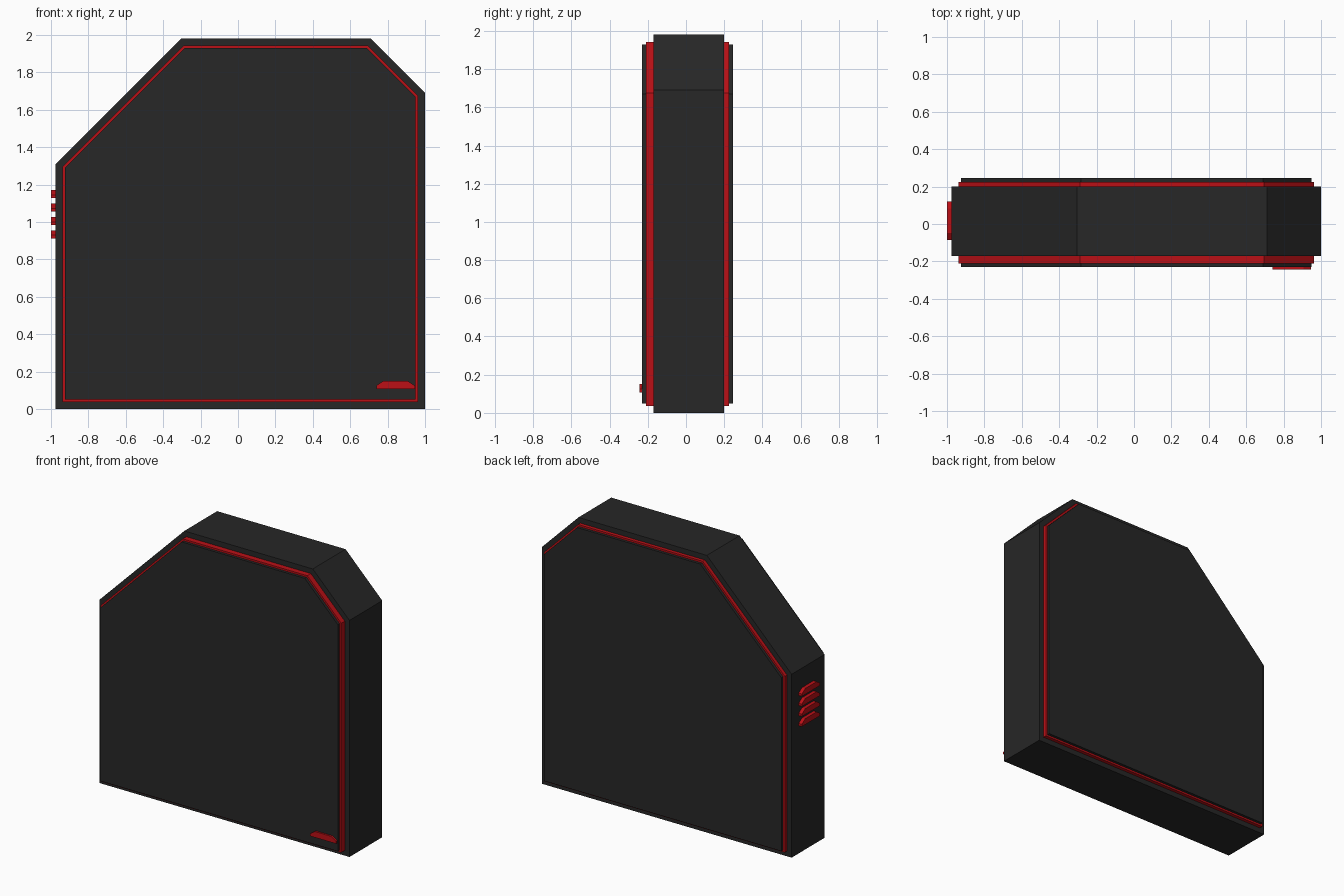
import bpy, bmesh

if "Cube" in bpy.data.objects:
    bpy.data.objects.remove(bpy.data.objects["Cube"])


def material(name, rgb):
    m = bpy.data.materials.new(name)
    m.diffuse_color = (*rgb, 1)
    m.use_nodes = True
    m.node_tree.nodes["Principled BSDF"].inputs["Base Color"].default_value = m.diffuse_color
    return m


DARK = material("charcoal", (0.02, 0.02, 0.02))
RED = material("red", (0.5, 0.005, 0.008))


def prism(name, profile, place, depth, mat):
    """Extrude a 2D profile by the vector depth; place maps (u, v) to 3D."""
    bm = bmesh.new()
    face = bm.faces.new([bm.verts.new(place(u, v)) for u, v in profile])
    ext = bmesh.ops.extrude_face_region(bm, geom=[face])
    verts = [e for e in ext["geom"] if isinstance(e, bmesh.types.BMVert)]
    bmesh.ops.translate(bm, verts=verts, vec=depth)
    bmesh.ops.recalc_face_normals(bm, faces=bm.faces)
    mesh = bpy.data.meshes.new(name)
    bm.to_mesh(mesh)
    bm.free()
    mesh.materials.append(mat)
    obj = bpy.data.objects.new(name, mesh)
    bpy.context.collection.objects.link(obj)
    return obj


def slab(name, profile, y0, y1, mat):
    return prism(name, profile, lambda x, z: (x, y0, z), (0, y1 - y0, 0), mat)


def outline(inset):
    """Case silhouette with clipped top corners, shrunk by inset."""
    i, k = inset, inset * 0.414
    return [(-0.975 + i, i), (1 - i, i), (1 - i, 1.69 - k), (0.71 - k, 1.98 - i),
            (-0.305 + k, 1.98 - i), (-0.975 + i, 1.31 - k)]


# Case, red trim layers and outer side panels
slab("case_body", outline(0), -0.17, 0.20, DARK)
slab("front_trim", outline(0.037), -0.21, -0.17, RED)
slab("back_trim", outline(0.037), 0.20, 0.225, RED)
slab("front_panel", outline(0.05), -0.23, -0.21, DARK)
slab("back_panel", outline(0.05), 0.225, 0.245, DARK)

# Bar with clipped upper corners, shared by the badge and the vents
bar = [(-0.1025, -0.022), (0.1025, -0.022), (0.1025, -0.005), (0.065, 0.02),
       (-0.065, 0.02), (-0.1025, -0.005)]
slab("front_accent", [(u + 0.8425, v + 0.13) for u, v in bar], -0.243, -0.23, RED)

# Stack of vent bars on the left edge
for n in range(4):
    z = 1.15 - 0.072 * n
    prism(f"side_vent_{n + 1}", bar, lambda u, v: (-1, u + 0.0175, z + v),
          (0.025, 0, 0), RED)
